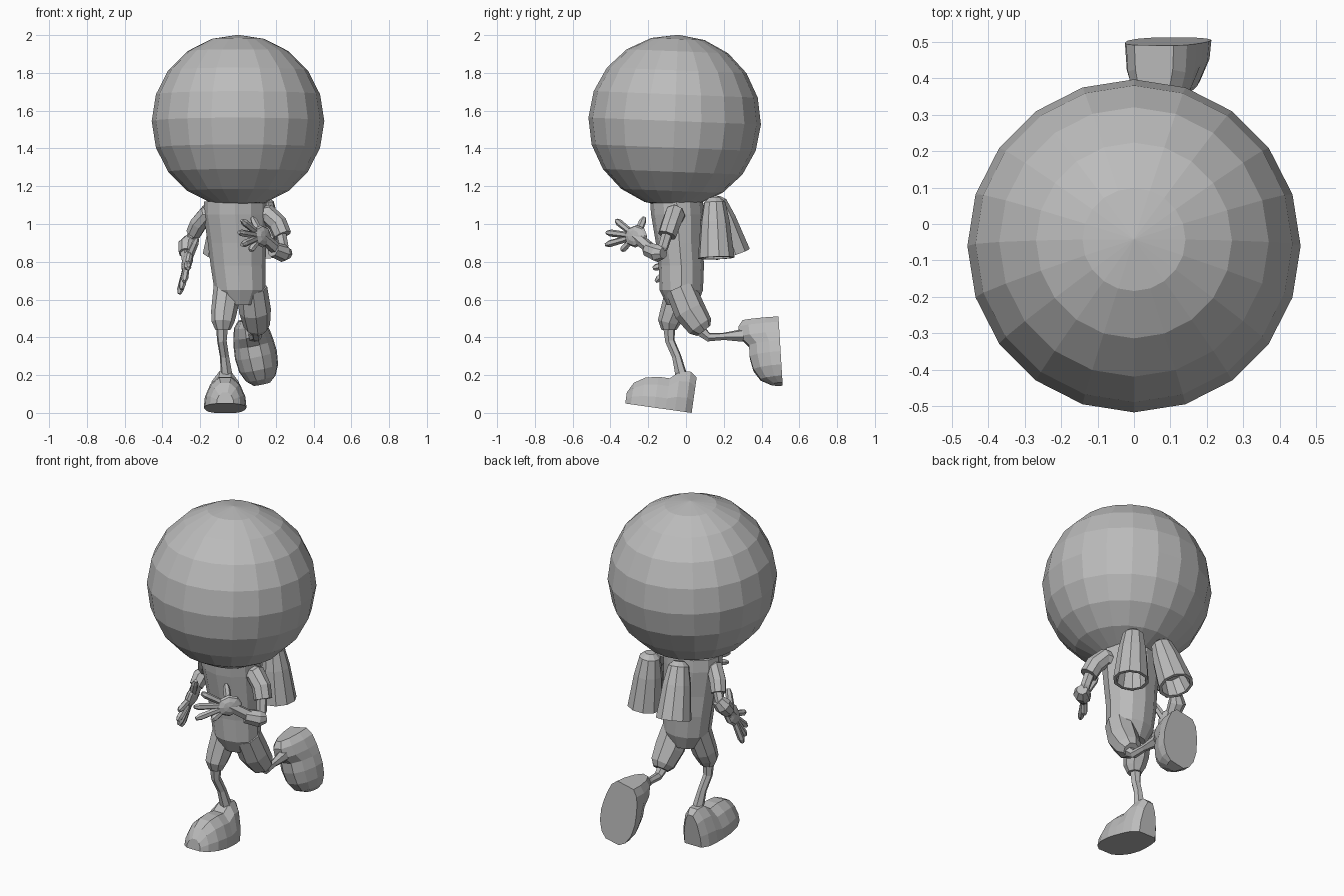
import bpy, bmesh, math
from mathutils import Matrix, Vector

if "Cube" in bpy.data.objects:
    bpy.data.objects.remove(bpy.data.objects["Cube"])

grey = bpy.data.materials.new("plain grey")
grey.use_nodes = True
grey.diffuse_color = (0.5, 0.5, 0.5, 1)
grey.node_tree.nodes["Principled BSDF"].inputs["Base Color"].default_value = (0.5, 0.5, 0.5, 1)


def finish(name, bm):
    bmesh.ops.recalc_face_normals(bm, faces=bm.faces)
    mesh = bpy.data.meshes.new(name)
    bm.to_mesh(mesh)
    bm.free()
    mesh.materials.append(grey)
    obj = bpy.data.objects.new(name, mesh)
    bpy.context.collection.objects.link(obj)
    return obj


def loft(name, rings):
    """Skin a list of equal rings of points and cap both ends."""
    bm = bmesh.new()
    loops = [[bm.verts.new(p) for p in ring] for ring in rings]
    n = len(loops[0])
    for a, b in zip(loops, loops[1:]):
        for i in range(n):
            j = (i + 1) % n
            bm.faces.new((a[i], a[j], b[j], b[i]))
    bm.faces.new(loops[0])
    bm.faces.new(loops[-1])
    return finish(name, bm)


def tube(name, points, radii, sides=6, axis=None):
    """Loft round sections along a path."""
    pts = [Vector(p) for p in points]
    rings, u = [], None
    for i, (p, r) in enumerate(zip(pts, radii)):
        t = axis or pts[min(i + 1, len(pts) - 1)] - pts[max(i - 1, 0)]
        t = t.normalized()
        u = t.orthogonal() if u is None else u - t * u.dot(t)
        u.normalize()
        v = t.cross(u)
        angles = [math.tau * k / sides for k in range(sides)]
        rings.append([p + r * (u * math.cos(a) + v * math.sin(a)) for a in angles])
    return loft(name, rings)


def ball(name, matrix, segments, rows):
    bm = bmesh.new()
    bmesh.ops.create_uvsphere(bm, u_segments=segments, v_segments=rows, radius=1, matrix=matrix)
    return finish(name, bm)


def hand(side, wrist, palm, tips, thumb):
    wrist, palm, thumb = Vector(wrist), Vector(palm), Vector(thumb)
    reach = sum((Vector(t) for t in tips), Vector()) / len(tips) - palm
    a = reach.normalized()
    spread = Vector(tips[0]) - Vector(tips[-1])
    n = a.cross(spread).normalized()
    b = n.cross(a)
    frame = Matrix((a * 0.075, b * 0.06, n * 0.028)).transposed().to_4x4()
    ball(side + "_palm", Matrix.Translation(palm) @ frame, 8, 6)
    tube(side + "_wrist", [wrist, palm], [0.032, 0.03])
    for i, tip in enumerate(tips):
        tip = Vector(tip)
        base = palm + (tip - palm) * 0.3
        tube(f"{side}_finger_{i + 1}", [base, base.lerp(tip, 0.8), tip], [0.017, 0.019, 0.01])
    tube(side + "_thumb", [palm, palm.lerp(thumb, 0.8), thumb], [0.022, 0.019, 0.01])


def shoe(name, matrix):
    """Boot with a flat sole: heel at the origin, toe towards -y."""
    stations = [(0, .19, .055), (-.035, .215, .085), (-.09, .21, .1), (-.14, .165, .108),
                (-.2, .165, .113), (-.27, .15, .105), (-.325, .115, .08), (-.355, .06, .045)]
    section = [(-1, 0), (-.95, .35), (-.7, .75), (-.3, 1), (.3, 1), (.7, .75), (.95, .35), (1, 0)]
    loft(name, [[matrix @ Vector((w * sx, y, h * sz)) for sx, sz in section]
                for y, h, w in stations])


# Head: a large faceted ball, leaning slightly back
ball("head", Matrix.Translation((0, -.06, 1.545)) @ Matrix.Rotation(-.04, 4, 'X')
     @ Matrix.Scale(.457, 4), 20, 10)

# Torso: oval sections (height, centre x, centre y, half width, half depth)
torso = [(1.12, -.015, -.05, .165, .14), (1.05, -.015, -.045, .168, .14),
         (.9, -.005, -.035, .155, .125), (.78, 0, -.025, .145, .12),
         (.65, .01, -.025, .135, .115), (.57, .01, -.02, .085, .08)]
loft("torso", [[(cx + rx * math.cos(k * math.tau / 12), cy + ry * math.sin(k * math.tau / 12), z)
                for k in range(12)] for z, cx, cy, rx, ry in torso])

# Shorts legs
tube("left_shorts_leg", [(.075, -.03, .66), (.09, .02, .54), (.1, .075, .46), (.1, .095, .435)],
     [.08, .085, .07, .045], 8)
tube("right_shorts_leg", [(-.055, -.03, .66), (-.075, -.07, .53), (-.08, -.09, .48), (-.08, -.09, .44)],
     [.075, .068, .06, .04], 8)

# Thin shins
tube("left_shin", [(.1, .06, .45), (.1, .12, .4), (.095, .2, .405), (.085, .3, .41)],
     [.035, .024, .02, .035])
tube("right_shin", [(-.085, -.09, .47), (-.085, -.085, .38), (-.072, -.05, .3), (-.06, -.025, .2)],
     [.034, .026, .025, .032])

# Shoes: one planted, one kicked up behind
shoe("right_shoe", Matrix.Translation((-.068, .03, 0)) @ Matrix.Rotation(-.14, 4, 'X'))
back = Vector((-.2, -.06, .97)).normalized()
side = back.cross(Vector((0, -1, -.06))).normalized()
up = side.cross(back)
shoe("left_shoe", Matrix.Translation((.055, .49, .5))
     @ Matrix((side, back, up)).transposed().to_4x4())

# Sleeves, arms and glove cuffs
tube("left_sleeve", [(.09, -.05, 1.04), (.16, -.06, 1.05), (.21, -.08, 1), (.235, -.1, .94)],
     [.05, .055, .052, .05], 8)
tube("left_arm", [(.22, -.09, .98), (.24, -.12, .88), (.235, -.14, .85)], [.03, .028, .028])
tube("left_cuff", [(.265, -.12, .845), (.24, -.15, .845), (.185, -.2, .865)], [.03, .047, .04], 8)
tube("right_sleeve", [(-.1, -.04, 1.04), (-.17, -.03, 1.05), (-.21, 0, 1), (-.235, .03, .95)],
     [.05, .05, .047, .042], 8)
tube("right_arm", [(-.22, .02, .98), (-.26, .05, .91), (-.27, .05, .88)], [.028, .026, .026])
tube("right_cuff", [(-.25, .055, .92), (-.27, .04, .89), (-.275, 0, .845)], [.035, .048, .04], 8)

# Gloved hands with splayed fingers
hand("left", (.2, -.19, .87), (.125, -.265, .935),
     [(.02, -.37, 1.02), (.005, -.42, .955), (.02, -.425, .89), (.065, -.34, .86)],
     (.075, -.22, 1.035))
hand("right", (-.275, .01, .85), (-.268, -.045, .805),
     [(-.265, -.175, .765), (-.285, -.16, .695), (-.3, -.13, .655), (-.31, -.09, .63)],
     (-.215, -.09, .925))

# Back nozzles: flared cones, hollow at the bottom
nozzles = (("left_nozzle", (.13, .15, 1.14), (.155, .16, .82)),
           ("right_nozzle", (-.06, .15, 1.14), (-.09, .245, .84)))
for name, top, bottom in nozzles:
    top, bottom = Vector(top), Vector(bottom)
    steps = [0, .08, .4, 1, 1, .7]
    tube(name, [top.lerp(bottom, s) for s in steps],
         [.03, .058, .078, .098, .08, .065], 10, bottom - top)
